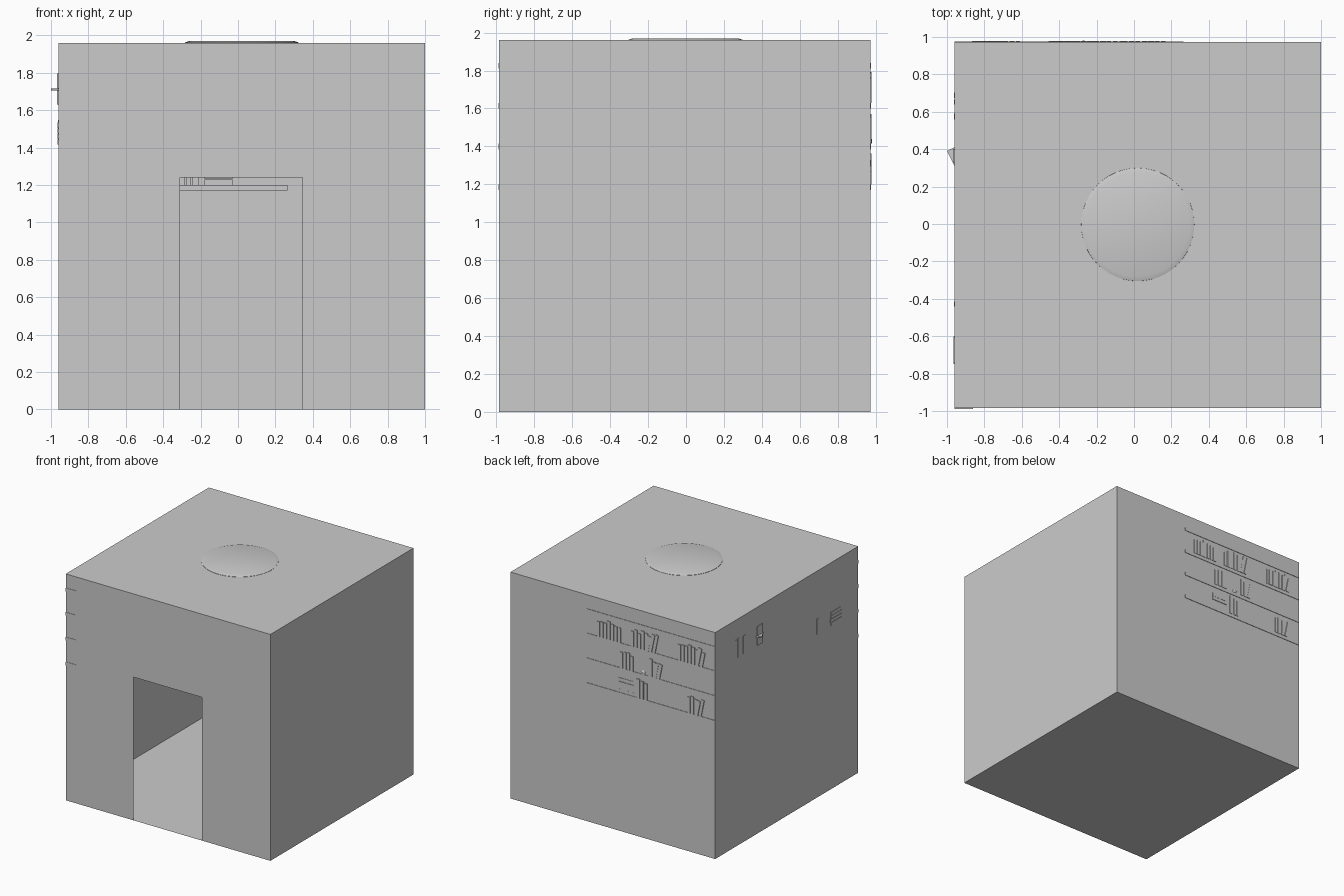
import bpy, bmesh, math, random
from mathutils import Matrix, Vector

if "Cube" in bpy.data.objects:
    bpy.data.objects.remove(bpy.data.objects["Cube"])

random.seed(4)
X0, X1, Y0, Y1, H = -0.96, 1.0, -0.985, 0.972, 1.96


def make(name, bm):
    mesh = bpy.data.meshes.new(name)
    bm.to_mesh(mesh)
    bm.free()
    ob = bpy.data.objects.new(name, mesh)
    bpy.context.collection.objects.link(ob)
    return ob


def face(bm, pts):
    return bm.faces.new([bm.verts.new(p) for p in pts])


def box(bm, lo, hi, rot=None):
    lo, hi = Vector(lo), Vector(hi)
    m = Matrix.Translation((lo + hi) / 2)
    if rot:
        m = m @ rot
    bmesh.ops.create_cube(bm, size=1, matrix=m @ Matrix.Diagonal((*(hi - lo), 1)))


def lathe(bm, profile, centre, n):
    rings = [[bm.verts.new((centre[0] + r * math.cos(2 * math.pi * i / n),
                            centre[1] + r * math.sin(2 * math.pi * i / n), z))
              for i in range(n)] for r, z in profile]
    for a, b in zip(rings, rings[1:]):
        for i in range(n):
            j = (i + 1) % n
            bm.faces.new((a[i], a[j], b[j], b[i]))
    bm.faces.new(rings[0][::-1])
    bm.faces.new(rings[-1])


# Thin room shell with a doorway cut from the front wall
bm = bmesh.new()
face(bm, [(X0, Y0, 0), (X0, Y1, 0), (X1, Y1, 0), (X1, Y0, 0)])
face(bm, [(X0, Y1, 0), (X0, Y1, H), (X1, Y1, H), (X1, Y1, 0)])
face(bm, [(X0, Y0, 0), (X0, Y0, H), (X0, Y1, H), (X0, Y1, 0)])
face(bm, [(X1, Y0, 0), (X1, Y1, 0), (X1, Y1, H), (X1, Y0, H)])
dl, dr, dh = -0.31, 0.345, 1.24
for x0, x1, z0 in ((X0, dl, 0), (dr, X1, 0)):
    face(bm, [(x0, Y0, z0), (x1, Y0, z0), (x1, Y0, dh), (x0, Y0, dh)])
face(bm, [(X0, Y0, dh), (dl, Y0, dh), (dr, Y0, dh), (X1, Y0, dh),
          (X1, Y0, H), (X0, Y0, H)])
bmesh.ops.remove_doubles(bm, verts=bm.verts, dist=0.0005)
make("room_walls", bm)

bm = bmesh.new()
face(bm, [(X0, Y0, H), (X1, Y0, H), (X1, Y1, H), (X0, Y1, H)])
make("ceiling", bm)

# Round ceiling lamp, slightly proud of the roof
bm = bmesh.new()
lathe(bm, [(0.22, 1.90), (0.28, 1.915), (0.305, 1.945), (0.302, 1.962),
           (0.278, 1.97)], (0.02, -0.003), 48)
make("ceiling_lamp", bm)
lamp = bpy.data.objects["ceiling_lamp"]
bpy.context.view_layer.objects.active = lamp
lamp.select_set(True)
bpy.ops.object.shade_smooth_by_angle(angle=math.radians(30))

# Shelves in an L along the back and left walls
LEVELS = [1.17, 1.385, 1.60, 1.81]
bm = bmesh.new()
for z in LEVELS:
    box(bm, (X0 + 0.001, 0.87, z), (0.265, 0.976, z + 0.03))
    box(bm, (X0 + 0.001, Y0 - 0.003, z), (-0.86, 0.87, z + 0.03))
make("wall_shelves", bm)


# Rows of upright books; the last ones in a row may lean
def books(bm, wall, start, end, z, lean=0):
    t, width = start, 0.034
    count = max(1, round((end - start) / width))
    for i in range(count):
        w = width * random.uniform(0.65, 0.95)
        h = random.uniform(0.125, 0.165)
        a = 0.2 if i < lean else 0
        c = t + (0.016 if a else 0)
        if wall == "back":
            box(bm, (c, 0.88, z), (c + w, 0.979, z + h), Matrix.Rotation(-a, 4, 'Y'))
        else:
            box(bm, (X0 - 0.003, c, z), (-0.87, c + w, z + h), Matrix.Rotation(a, 4, 'X'))
        t += width


def stack(bm, lo, hi, n, jitter):
    dz = (hi[2] - lo[2]) / n
    for i in range(n):
        j = random.uniform(0, jitter)
        box(bm, (lo[0], lo[1] + j * 0.2, lo[2] + i * dz),
            (hi[0], hi[1] - j * 0.2, lo[2] + (i + 0.92) * dz))


low, mid, top = (z + 0.03 for z in LEVELS[:3])
bm = bmesh.new()
for start, end, z, lean in ((-0.06, 0.17, top, 0), (-0.42, -0.15, top, 3),
                            (-0.87, -0.60, top, 2), (-0.18, -0.05, mid, 0),
                            (-0.46, -0.34, mid, 2), (-0.86, -0.70, low, 2),
                            (-0.31, -0.20, low, 0)):
    books(bm, "back", start, end, z, lean)
stack(bm, (-0.18, 0.88, low), (-0.03, 0.977, low + 0.13), 4, 0.03)
make("back_wall_books", bm)

bm = bmesh.new()
for start, end, z in ((0.56, 0.60, top), (0.64, 0.71, top), (-0.44, -0.41, mid)):
    books(bm, "left", start, end, z)
stack(bm, (X0 - 0.005, -0.75, mid), (-0.87, -0.60, mid + 0.12), 4, 0.03)
make("left_wall_books", bm)

# Ornaments on the shelves
bm = bmesh.new()
box(bm, (-0.967, 0.325, top), (-0.90, 0.40, top + 0.165))
box(bm, (-0.983, 0.318, 1.705), (-0.883, 0.418, 1.715), Matrix.Rotation(math.radians(26.6), 4, 'Z'))
make("left_shelf_ornament", bm)

bm = bmesh.new()
lathe(bm, [(0.03, mid), (0.032, mid + 0.02), (0.018, mid + 0.045), (0.02, mid + 0.06)],
      (-0.27, 0.949), 12)
make("small_vase", bm)
